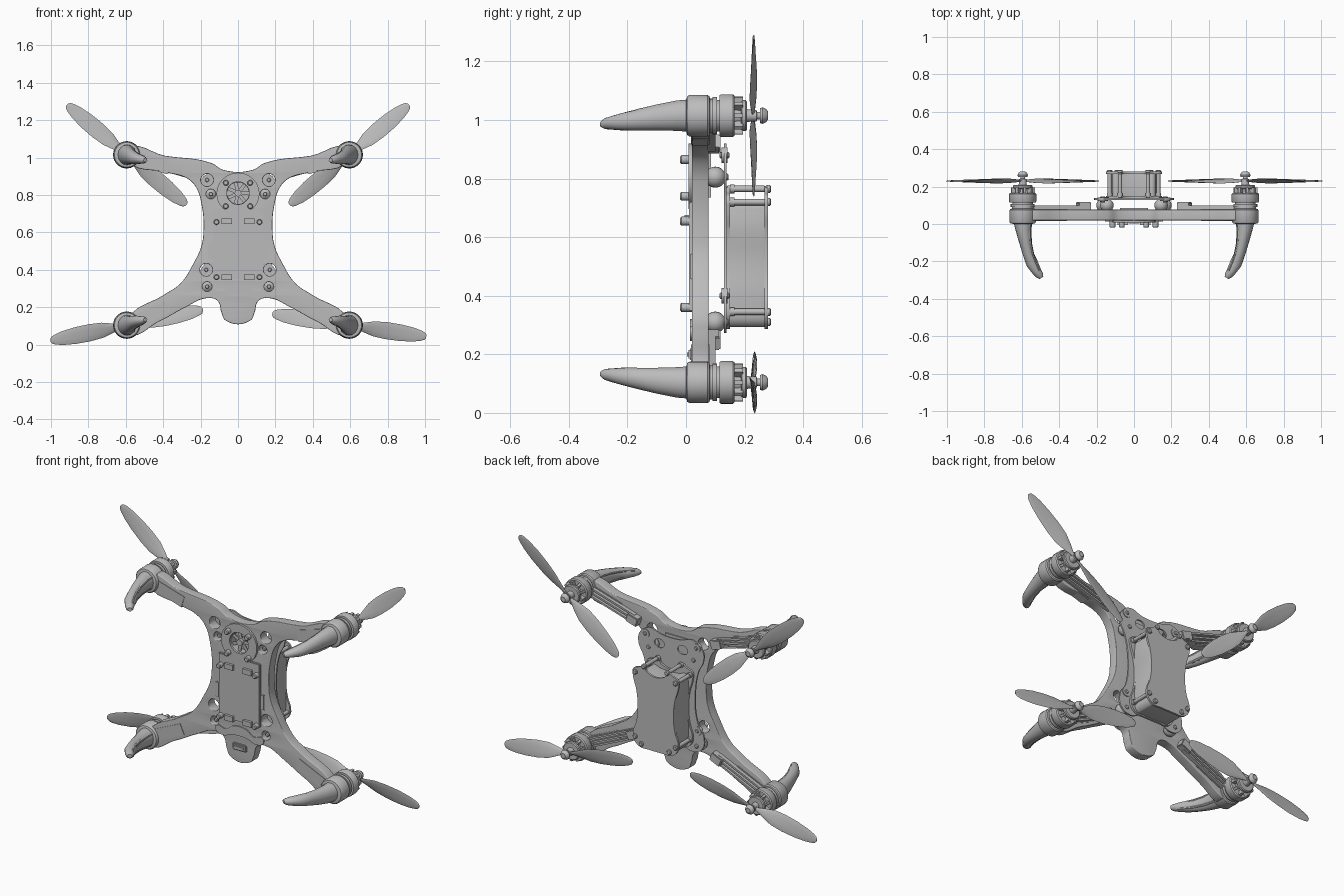
import bpy, bmesh
from math import sin, cos, pi, atan2, radians
from mathutils import Vector, Matrix

if "Cube" in bpy.data.objects:
    bpy.data.objects.remove(bpy.data.objects["Cube"])

grey = bpy.data.materials.new("light grey")
grey.use_nodes = True
grey.diffuse_color = (0.5, 0.5, 0.5, 1)
grey.node_tree.nodes["Principled BSDF"].inputs["Base Color"].default_value = grey.diffuse_color


def finish(bm, name):
    bmesh.ops.recalc_face_normals(bm, faces=bm.faces)
    me = bpy.data.meshes.new(name)
    bm.to_mesh(me)
    bm.free()
    me.materials.append(grey)
    ob = bpy.data.objects.new(name, me)
    bpy.context.collection.objects.link(ob)
    bpy.ops.object.select_all(action='DESELECT')
    ob.select_set(True)
    bpy.context.view_layer.objects.active = ob
    bpy.ops.object.shade_smooth_by_angle(angle=radians(35))
    return ob


def loft(name, rings):
    bm = bmesh.new()
    rows = [[bm.verts.new(p) for p in r] for r in rings]
    n = len(rows[0])
    for a, b in zip(rows, rows[1:]):
        for i in range(n):
            bm.faces.new((a[i], a[(i + 1) % n], b[(i + 1) % n], b[i]))
    bm.faces.new(rows[0])
    bm.faces.new(rows[-1])
    return finish(bm, name)


def lathe(name, x, z, profile, n=32):
    """Solid turned about the y axis; profile holds (y, radius)."""
    return loft(name, [[(x + r * cos(2 * pi * i / n), y, z + r * sin(2 * pi * i / n))
                        for i in range(n)] for y, r in profile])


def box(name, x, z, w, h, y0, y1, turn=0, bevel=0.0):
    bm = bmesh.new()
    m = (Matrix.Translation((x, (y0 + y1) / 2, z)) @ Matrix.Rotation(-turn, 4, 'Y')
         @ Matrix.Diagonal((w, y1 - y0, h, 1)))
    bmesh.ops.create_cube(bm, size=1, matrix=m)
    if bevel:
        bmesh.ops.bevel(bm, geom=bm.edges[:], offset=bevel, segments=2, affect='EDGES')
    return finish(bm, name)


def plate(name, half, y0, y1, holes=(), smooth=True):
    """Flat sheet from the outline of its right half, with (x, z, rx, rz) holes."""
    cu = bpy.data.curves.new(name, 'CURVE')
    cu.dimensions, cu.fill_mode, cu.resolution_u = '2D', 'BOTH', 6
    bevel = 0.004 if y1 - y0 > 0.03 else 0
    cu.extrude, cu.bevel_depth, cu.offset = (y1 - y0) / 2 - bevel, bevel, -bevel
    loops = [half + [(-x, z) for x, z in reversed(half)]]
    for hx, hz, rx, rz in holes:
        loops.append([(hx + rx * cos(2 * pi * i / 8), hz + rz * sin(2 * pi * i / 8)) for i in range(8)])
    for pts in loops:
        sp = cu.splines.new('BEZIER')
        sp.bezier_points.add(len(pts) - 1)
        for bp, (x, z) in zip(sp.bezier_points, pts):
            bp.co = (x, z, 0)
            kind = 'AUTO' if smooth else 'VECTOR'
            bp.handle_left_type = bp.handle_right_type = kind
        sp.use_cyclic_u = True
    tmp = bpy.data.objects.new(name + " outline", cu)
    bpy.context.collection.objects.link(tmp)
    bpy.context.view_layer.update()
    me = bpy.data.meshes.new_from_object(tmp.evaluated_get(bpy.context.evaluated_depsgraph_get()))
    bm = bmesh.new()
    bm.from_mesh(me)
    bpy.data.objects.remove(tmp)
    bmesh.ops.remove_doubles(bm, verts=bm.verts, dist=0.0001)
    bm.transform(Matrix.Translation((0, (y0 + y1) / 2, 0)) @ Matrix.Rotation(pi / 2, 4, 'X'))
    return finish(bm, name)


def screw(name, x, z, y0, y1, r=0.012):
    return lathe(name, x, z, [(y0, r * .7), (y0 + .004, r), (y1 - .004, r), (y1, r * .7)], 12)


def mirrored(points):
    return [(s * x, z) for x, z in points for s in (-1, 1)]


# Main body shell with four arms
dampers = [(.145, .805), (.165, .31)]
ports = mirrored([(.165, .88), (.17, .40)] + dampers)
body = [(.08, .935), (.14, .97), (.39, 1.01), (.59, 1.045), (.59, .985), (.38, .92), (.28, .893),
        (.23, .85), (.195, .75), (.185, .6), (.195, .53), (.235, .44), (.31, .325), (.39, .27),
        (.59, .135), (.59, .06), (.42, .125), (.28, .2), (.17, .248), (.11, .235), (.088, .17),
        (.065, .128)]
plate("body_shell", body, .02, .077,
      [(x, z, .033 if z > .85 or z == .4 else .025, .033 if z > .85 or z == .4 else .025)
       for x, z in ports] + [(0, .81, .058, .058)])

# Underside: tray, connectors, cooling fan and data port
box("battery_tray", 0, .535, .265, .37, .01, .03, bevel=.004)
for x, z in mirrored([(.06, .66), (.06, .36)]):
    box("tray_connector", x, z, .055, .03, -.005, .02)
for x, z in mirrored([(.115, .655), (.115, .36), (.065, .865), (.065, .74)]):
    screw("underside_screw", x, z, -.02, .03, .015)
for x, z in mirrored([(.145, .5)]):
    box("side_clip", x, z, .03, .09, .014, .03, bevel=.004)
fan_frame = [(.083, .885), (.083, .73)]
plate("fan_frame", fan_frame, .008, .024, [(0, .81, .06, .06)])
lathe("fan_hub", 0, .81, [(.012, .018), (.05, .018)], 20)
for k in range(7):
    a = 2 * pi * k / 7
    box("fan_blade", .037 * cos(a), .81 + .037 * sin(a), .045, .018, .03, .036, a)
box("fan_back", 0, .81, .15, .15, .06, .085)
box("data_port", 0, .2, .09, .04, .008, .03, bevel=.006)
box("data_socket", 0, .2, .06, .014, .003, .012)
plate("tail_step", [(.04, .315), (.09, .285), (.15, .29), (.15, .26), (.1, .245), (.05, .262)], .014, .022)

# Damping plate carried on rubber balls
damper_plate = [(.06, .9), (.14, .92), (.2, .88), (.21, .82), (.175, .74), (.155, .6), (.17, .45),
                (.212, .37), (.2, .3), (.14, .272), (.06, .3)]
plate("damping_plate", damper_plate, .129, .138,
      [(s * .075, .845, .032, .025) for s in (-1, 1)])
for x, z in mirrored(dampers):
    lathe("damper_ball", x, z, [(.1 - .036 * cos(pi * i / 10), max(.036 * sin(pi * i / 10), .008))
                                for i in range(11)], 20)
    screw("damper_pin", x, z, .03, .145, .012)
for x, z in mirrored([(.165, .88), (.17, .40)]):
    lathe("port_washer", x, z, [(.122, .026), (.142, .026)], 20)
    screw("port_screw", x, z, .115, .148, .011)

# Battery pack between two waisted covers, held by pillars
core = [(.06, .71), (.105, .72), (.12, .68), (.115, .52), (.12, .37), (.105, .3), (.06, .295)]
cover = [(.055, .735), (.075, .77), (.105, .755), (.145, .735), (.145, .69), (.125, .62), (.115, .52),
         (.125, .43), (.145, .37), (.14, .325), (.1, .29), (.05, .288)]
plate("battery_pack", core, .14, .272)
plate("pack_base", cover, .138, .15)
plate("pack_cover", cover, .268, .28)
for x, z in mirrored([(.13, .72), (.075, .765), (.13, .345), (.09, .31)]):
    screw("pack_pillar", x, z, .138, .272, .011)
    screw("pillar_head", x, z, .272, .29, .014)
    lathe("pillar_collar", x, z, [(.15, .015), (.165, .015)], 12)


def propeller(cx, cz, angle, pitch):
    stations = [(.0, .018, 1.2), (.03, .022, 1.2), (.07, .05, 1.1), (.13, .084, .9), (.2, .094, .7),
                (.28, .09, .5), (.35, .074, .4), (.39, .054, .35), (.408, .038, .3), (.416, .016, .3)]
    for turn in (0, pi):
        a = angle + turn
        d, p, n = Vector((cos(a), 0, sin(a))), Vector((-sin(a), 0, cos(a))), Vector((0, 1, 0))
        rings = []
        for r, chord, twist in stations:
            t = pitch * twist
            u, v = p * cos(t) + n * sin(t), n * cos(t) - p * sin(t)
            c = Vector((cx, .23, cz)) + d * r
            rings.append([c + u * chord / 2 * cos(pi * i / 5) + v * (.005 - .006 * r) * sin(pi * i / 5)
                          for i in range(10)])
        loft("propeller_blade", rings)


# Each arm end: motor, landing leg, propeller and cables
motor = [(0, .05), (.004, .066), (.012, .071), (.074, .071), (.08, .066), (.082, .058), (.09, .058),
         (.09, .064), (.106, .064), (.106, .054), (.115, .054), (.115, .07), (.12, .073), (.16, .073),
         (.166, .068), (.166, .04), (.188, .036), (.188, .05), (.192, .053), (.204, .053), (.208, .048),
         (.208, .022), (.224, .02), (.24, .02), (.243, .013), (.252, .013), (.252, .025),
         (.262, .028), (.274, .022), (.28, .014)]
for side in (-1, 1):
    for cz, up in ((1.015, -1), (.104, 1)):
        cx = side * .595
        lathe("motor", cx, cz, motor)
        for k in range(9):
            a = 2 * pi * k / 9
            box("motor_vent_rib", cx + .05 * cos(a), cz + .05 * sin(a), .03, .014, .163, .194, a)

        # Curved landing leg: (y, shift inward, shift in z, half width, half height)
        spine = [(.02, 0, 0, .052, .056), (-.03, .004, 0, .043, .052), (-.1, .015, .006, .034, .044),
                 (-.16, .03, .013, .031, .037), (-.21, .05, .02, .028, .031), (-.25, .073, .024, .022, .024),
                 (-.275, .09, .027, .018, .019), (-.288, .1, .029, .01, .011)]
        loft("landing_leg", [[(cx - side * dx + w * cos(pi * i / 8),
                               y - .6 * side * w * cos(pi * i / 8) * (y < -.2), cz + up * dz + h * sin(pi * i / 8))
                              for i in range(16)] for y, dx, dz, w, h in spine])
        for k in (-1, 1):
            loft("leg_ridge", [[(cx - side * (dx + w * .7) + .008 * cos(pi * i / 4), y,
                                 cz + up * dz + k * h * .55 + .008 * sin(pi * i / 4))
                                for i in range(8)] for y, dx, dz, w, h in spine[:6]])

        if up < 0:
            propeller(cx, cz, pi / 2 - side * radians(50), side * .35)
        else:
            propeller(cx, cz, radians(11.5 if side < 0 else -8.4), -side * .35)

        # Raised arm sleeve and cables running to a clamp
        ez = .918 if up < 0 else .25
        start, end = Vector((cx, 0, cz)), Vector((side * .27, 0, ez))
        run = end - start
        a = atan2(run.z, run.x)
        mid = (start + end) / 2
        for k in (-1, 0, 1):
            box("motor_cable", mid.x - .022 * k * sin(a), mid.z + .022 * k * cos(a),
                run.length, .01, .074, .1, a)
        box("cable_clamp", end.x, ez, .07, .05, .07, .117, a, .004)
        c = start.lerp(end, .42)
        box("arm_sleeve", c.x, c.z, .2, .075, .017, .08, a, .005)
